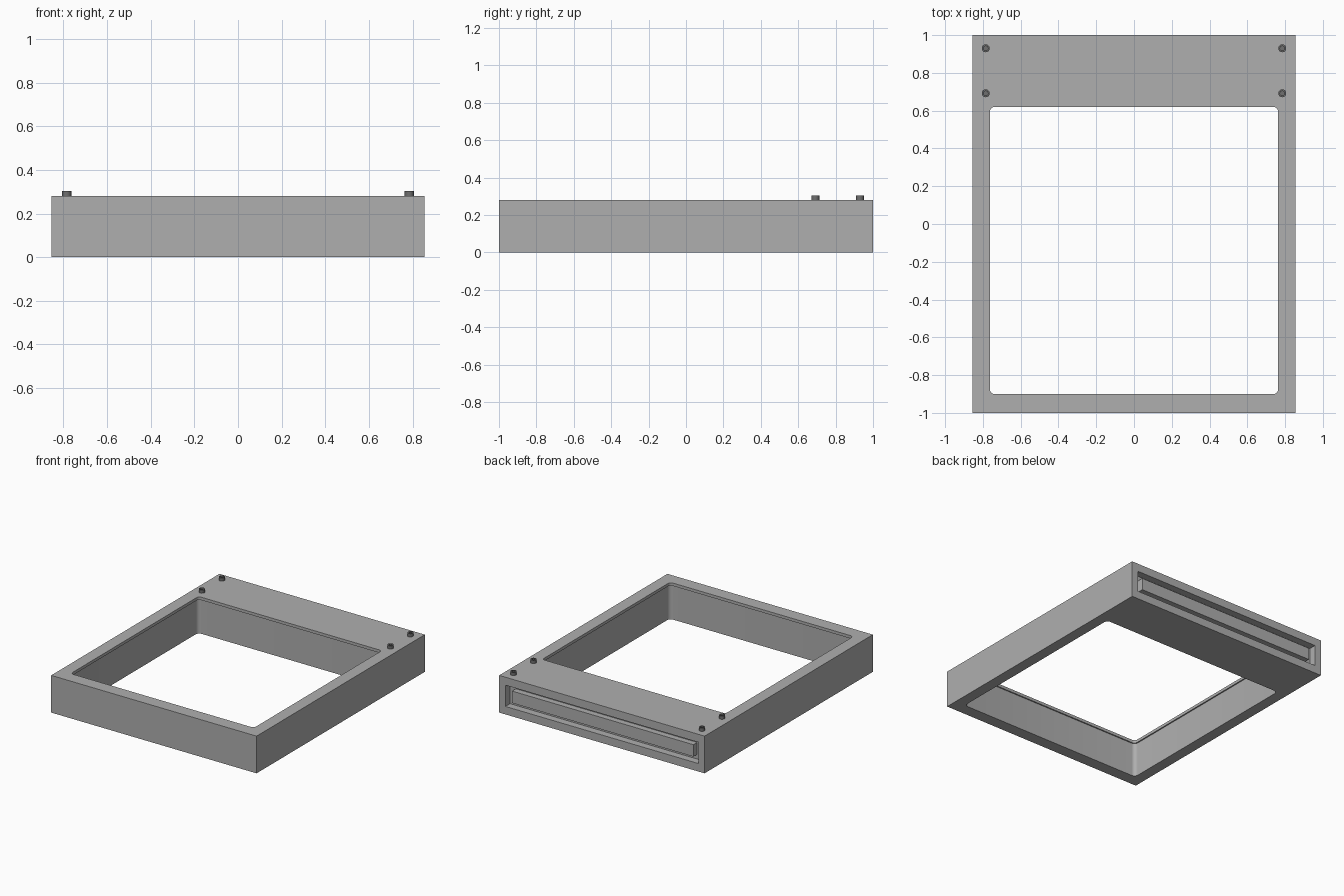
import bpy, bmesh
from mathutils import Matrix, Vector

if "Cube" in bpy.data.objects:
    bpy.data.objects.remove(bpy.data.objects["Cube"])


def material(name, grey):
    mat = bpy.data.materials.new(name)
    mat.diffuse_color = (grey, grey, grey, 1)
    mat.use_nodes = True
    mat.node_tree.nodes["Principled BSDF"].inputs["Base Color"].default_value = mat.diffuse_color
    return mat


body_grey = material("body_grey", 0.43)
dark_grey = material("dark_grey", 0.16)


def add_object(name, bm, mat=None):
    mesh = bpy.data.meshes.new(name)
    bm.to_mesh(mesh)
    bm.free()
    mesh.materials.append(mat or body_grey)
    ob = bpy.data.objects.new(name, mesh)
    bpy.context.collection.objects.link(ob)
    return ob


def box(name, lo, hi, corner=0.0):
    """Box from two corners, with optionally rounded upright edges."""
    lo, hi = Vector(lo), Vector(hi)
    bm = bmesh.new()
    bmesh.ops.create_cube(bm, size=1, matrix=Matrix.LocRotScale((lo + hi) / 2, None, hi - lo))
    if corner:
        edges = [e for e in bm.edges if abs(e.verts[0].co.z - e.verts[1].co.z) > 1e-4]
        bmesh.ops.bevel(bm, geom=edges, offset=corner, segments=6, profile=0.5, affect='EDGES')
    return add_object(name, bm)


def activate(ob):
    bpy.ops.object.select_all(action='DESELECT')
    bpy.context.view_layer.objects.active = ob
    ob.select_set(True)


def cut(target, cutter):
    mod = target.modifiers.new("cut", 'BOOLEAN')
    mod.operation, mod.solver, mod.object = 'DIFFERENCE', 'EXACT', cutter
    cutter.hide_render = True
    activate(target)
    bpy.ops.object.modifier_apply(modifier=mod.name)
    bpy.data.objects.remove(cutter)


def smooth(ob):
    activate(ob)
    bpy.ops.object.shade_smooth_by_angle()


# Frame: large opening with a thin lip overhanging at the top
frame = box("frame", (-0.855, -1, 0), (0.855, 1, 0.28))
cut(frame, box("opening_cutter", (-0.763, -0.9, 0.1), (0.763, 0.62, 0.4), 0.025))
cut(frame, box("under_lip_cutter", (-0.772, -0.909, -0.1), (0.772, 0.629, 0.258), 0.03))

# Back slot with a raised bar inside
cut(frame, box("slot_cutter", (-0.803, 0.945, 0.06), (0.803, 1.1, 0.22)))
box("slot_bar", (-0.755, 0.94, 0.095), (0.755, 0.99, 0.185))
smooth(frame)


# Small pegs with a recessed socket, lathed as stacked rings
def peg(name, x, y, n=24):
    bm = bmesh.new()
    profile = [(0.021, 0.275), (0.021, 0.304), (0.012, 0.304), (0.012, 0.29)]
    rings = []
    for r, z in profile:
        ring = bmesh.ops.create_circle(bm, segments=n, radius=r,
                                       matrix=Matrix.Translation((x, y, z)))["verts"]
        rings.append(ring)
    for a, b in zip(rings, rings[1:]):
        for i in range(n):
            j = (i + 1) % n
            bm.faces.new((a[i], a[j], b[j], b[i]))
    bm.faces.new(rings[0])
    bm.faces.new(rings[-1])
    bmesh.ops.recalc_face_normals(bm, faces=bm.faces)
    smooth(add_object(name, bm, dark_grey))


for side, x in (("left", -0.785), ("right", 0.785)):
    for place, y in (("inner", 0.692), ("outer", 0.93)):
        peg(f"peg_{side}_{place}", x, y)
